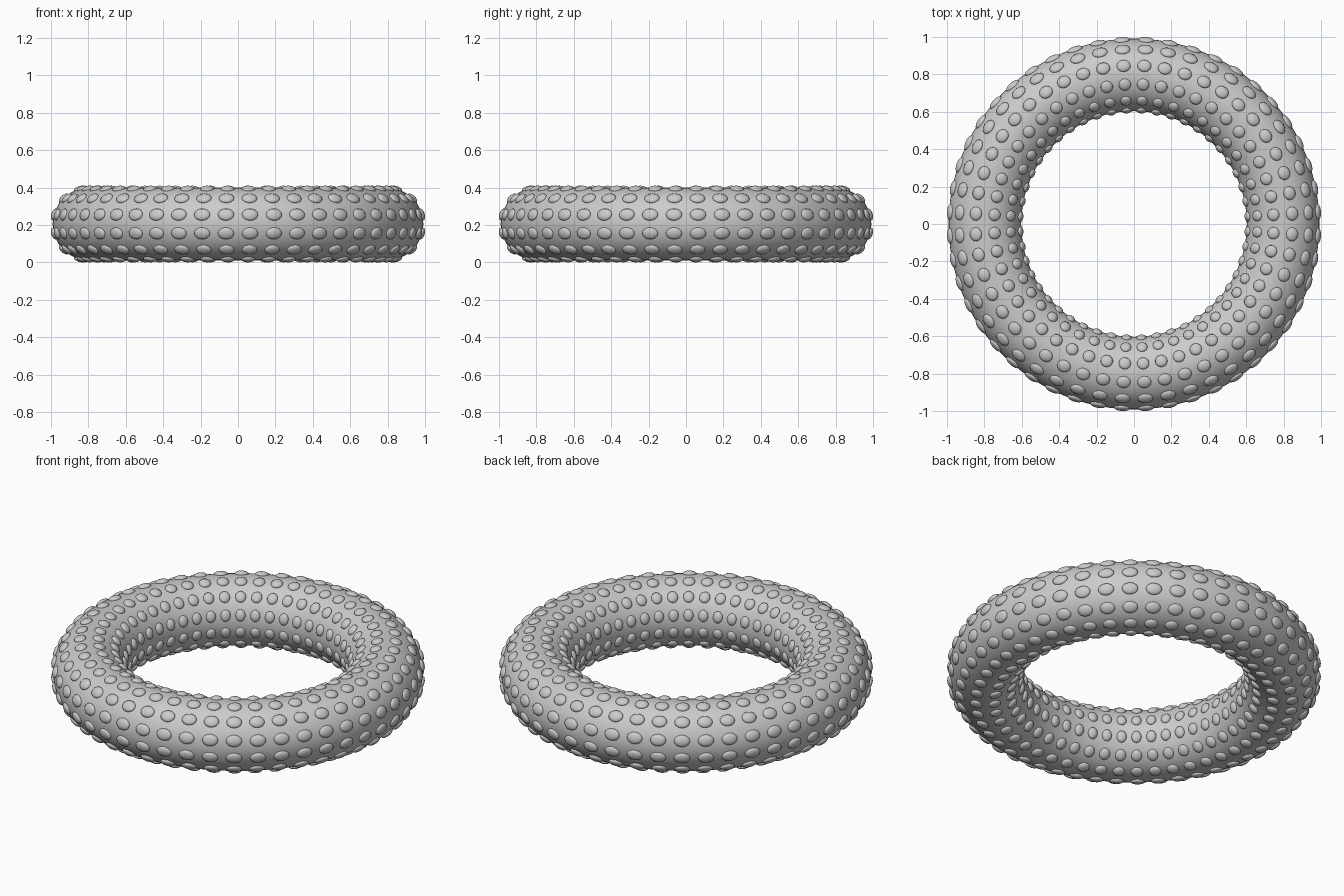
import bpy, bmesh
from math import sin, cos, pi
from mathutils import Vector

if "Cube" in bpy.data.objects:
    bpy.data.objects.remove(bpy.data.objects["Cube"])

R, r, Z = 0.797, 0.194, 0.205      # ring radius, tube radius, centre height
AROUND, ROWS = 48, 12              # bump grid

# Ring body
bpy.ops.mesh.primitive_torus_add(major_radius=R, minor_radius=r, major_segments=144,
                                 minor_segments=48, location=(0, 0, Z))
ring = bpy.context.object
ring.name = "ring_body"
bpy.ops.object.shade_smooth()

# Dome template: upper part of a unit sphere
bm = bmesh.new()
bmesh.ops.create_uvsphere(bm, u_segments=16, v_segments=8, radius=1)
bmesh.ops.delete(bm, geom=[v for v in bm.verts if v.co.z < -0.5], context='VERTS')
bm.verts.index_update()
dome_verts = [v.co.copy() for v in bm.verts]
dome_faces = [[v.index for v in f.verts] for f in bm.faces]
bm.free()

# Bumps: flattened domes, narrower towards the inside of the ring
verts, faces = [], []
for i in range(AROUND):
    a = (i + 0.5) * 2 * pi / AROUND
    out = Vector((cos(a), sin(a), 0))
    along = Vector((-sin(a), cos(a), 0))
    for j in range(ROWS):
        b = (j + 0.5) * 2 * pi / ROWS
        normal = out * cos(b) + Vector((0, 0, sin(b)))
        across = normal.cross(along)
        centre = out * R + normal * r + Vector((0, 0, Z))
        half_width = 0.044 * (R + r * cos(b))
        base = len(verts)
        # (across, along, normal) reversed to keep a right-handed frame
        verts += [centre - across * (0.033 * v.x) - along * (-half_width * v.y)
                  + normal * (0.016 * v.z) for v in dome_verts]
        faces += [[base + k for k in f] for f in dome_faces]

mesh = bpy.data.meshes.new("surface_bumps")
mesh.from_pydata(verts, [], faces)
bm = bmesh.new()
bm.from_mesh(mesh)
# Make the open domes face outwards
n0 = Vector((cos(pi / AROUND), sin(pi / AROUND), 0)) * cos(pi / ROWS) + Vector((0, 0, sin(pi / ROWS)))
bm.faces.ensure_lookup_table()
bm.normal_update()
if sum(f.normal.dot(n0) for f in bm.faces[:len(dome_faces)]) < 0:
    bmesh.ops.reverse_faces(bm, faces=bm.faces[:])
for f in bm.faces:
    f.smooth = True
bm.to_mesh(mesh)
bm.free()
bumps = bpy.data.objects.new("surface_bumps", mesh)
bpy.context.collection.objects.link(bumps)
